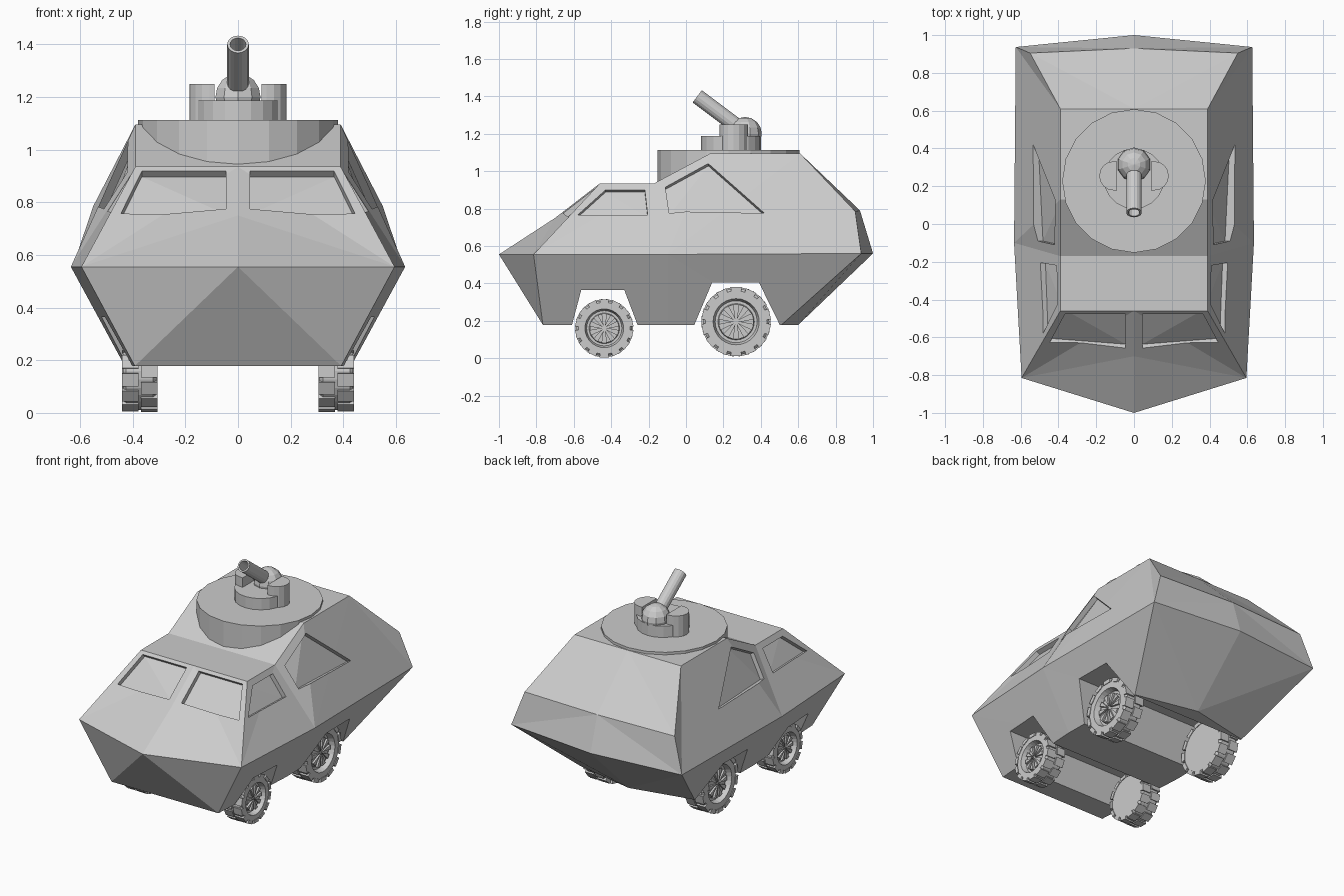
import bpy, bmesh
from math import sin, cos, pi
from mathutils import Vector, Matrix
from mathutils.bvhtree import BVHTree

if "Cube" in bpy.data.objects:
    bpy.data.objects.remove(bpy.data.objects["Cube"])


def finish(bm, name):
    bmesh.ops.recalc_face_normals(bm, faces=bm.faces[:])
    me = bpy.data.meshes.new(name)
    bm.to_mesh(me)
    bm.free()
    ob = bpy.data.objects.new(name, me)
    bpy.context.collection.objects.link(ob)
    return ob


def prism(bm, a, b):
    """Closed solid between two matching loops of points."""
    va, vb = [bm.verts.new(p) for p in a], [bm.verts.new(p) for p in b]
    n = len(a)
    faces = [bm.faces.new(va[::-1]), bm.faces.new(vb)]
    for i in range(n):
        j = (i + 1) % n
        faces.append(bm.faces.new((va[i], va[j], vb[j], vb[i])))
    return faces


def lathe(bm, profile, seg, mat=Matrix(), phase=0.0):
    """Spin (radius, height) pairs around local z; radius 0 closes with a cap."""
    rings = []
    for r, h in profile:
        rings.append([bm.verts.new(mat @ Vector((r * cos(2 * pi * i / seg + phase),
                      r * sin(2 * pi * i / seg + phase), h))) for i in range(seg)])
    for a, b in zip(rings, rings[1:]):
        for i in range(seg):
            j = (i + 1) % seg
            bm.faces.new((a[i], a[j], b[j], b[i]))
    bm.faces.new(rings[0][::-1])
    bm.faces.new(rings[-1])


# hull: half shell, mirrored over x = 0
P = dict(
    N0=(0, -1, .555), N1=(.595, -.815, .555), N2=(.635, -.1, .555),
    N3=(.626, .937, .56), N4=(0, 1, .56),
    M0=(0, -.7, .75), A0=(0, -.46, .935), A=(.39, -.46, .935),
    B0=(0, -.17, .935), B=(.39, -.17, .935), C0=(0, .13, 1.095), C=(.39, .13, 1.095),
    D0=(0, .61, 1.095), D=(.39, .61, 1.095), E0=(0, .93, .79), E=(.55, .905, .785),
    L0=(0, -.765, .178), L1=(.392, -.765, .178), L2=(.43, -.1, .178),
    L3=(.42, .51, .178), L4=(0, .6, .178), L5=(0, -.1, .178))
FACES = """A0 A N1|A0 N1 M0|M0 N1 N0|A0 A B B0|B0 B C C0|C0 C D D0|D0 D E|D0 E E0|E0 E N3|E0 N3 N4|
N1 N2 B|N1 B A|N2 C B|N2 D C|N2 N3 D|N3 E D|N0 N1 L1|N0 L1 L0|N1 N2 L2|N1 L2 L1|
N2 N3 L3|N2 L3 L2|N3 N4 L4|N3 L4 L3|L0 L1 L2 L5|L5 L2 L3 L4""".replace("\n", "").split("|")
bm = bmesh.new()
for s in (1, -1):
    vs = {k: bm.verts.new((p[0] * s, p[1], p[2])) for k, p in P.items()}
    for f in FACES:
        bm.faces.new([vs[k] for k in f.split()])
bmesh.ops.remove_doubles(bm, verts=bm.verts[:], dist=1e-4)
bmesh.ops.recalc_face_normals(bm, faces=bm.faces[:])
tree = BVHTree.FromBMesh(bm)
hull = finish(bm, "hull")

# cutters: window recesses projected onto the hull, and full-width wheel arches
side_windows = [[(-.58, .765), (-.43, .9), (-.22, .9), (-.205, .765)],
                [(-.11, .915), (.12, 1.04), (.42, .775), (-.09, .775)]]
windshield = [(.045, .918), (.365, .918), (.445, .757), (.045, .775)]
arches = [[(-.625, .12), (-.56, .365), (-.33, .365), (-.237, .12)],
          [(.02, .12), (.14, .405), (.39, .405), (.53, .12)]]
bm = bmesh.new()


def recess(hits, normal):
    for s in (1, -1):
        flip = Vector((s, 1, 1))
        prism(bm, [(h - normal * .03) * flip for h in hits],
              [(h + normal * .12) * flip for h in hits])


for win in side_windows:
    hits = [tree.ray_cast(Vector((3, y, z)), Vector((-1, 0, 0)))[0] for y, z in win]
    recess(hits, Vector((.9, 0, .42)))
hits = [tree.ray_cast(Vector((x, -3, z)), Vector((0, 1, 0)))[0] for x, z in windshield]
recess(hits, Vector((0, -.7, .71)))
for arch in arches:
    prism(bm, [(-1, y, z) for y, z in arch], [(1, y, z) for y, z in arch])
bmesh.ops.triangulate(bm, faces=bm.faces[:])
cutter = finish(bm, "hull_cutter")
cutter.hide_render = True
mod = hull.modifiers.new("openings", 'BOOLEAN')
mod.operation, mod.solver, mod.object = 'DIFFERENCE', 'EXACT', cutter
bpy.context.view_layer.objects.active = hull
bpy.ops.object.modifier_apply(modifier=mod.name)
bpy.data.objects.remove(cutter)


# wheels: tyre with recessed rim, staggered tread blocks and wedge spokes
def wheel(name, y, z, R, side):
    bm = bmesh.new()
    x0, x1, n = .31, .437, 14
    lathe(bm, [(.86 * R, x0), (.95 * R, x0 + .012), (.95 * R, x1 - .012), (.88 * R, x1),
               (.66 * R, x1), (.6 * R, x1 - .035), (.52 * R, x1 - .035),
               (.5 * R, x1 - .025)], 28)
    for row, (a, b) in enumerate(((x0 - .004, .368), (.378, x1 + .004))):
        for i in range(n):
            t, w = 2 * pi * (i + .5 * row) / n, .72 * pi / n
            loop = [(r * cos(t + d), r * sin(t + d)) for r, d in
                    ((.86 * R, -w), (R, -w), (R, w), (.86 * R, w))]
            prism(bm, [(p, q, a) for p, q in loop], [(p, q, b) for p, q in loop])
    for i in range(10):
        t = 2 * pi * i / 10
        loop = [(r * cos(t + d), r * sin(t + d)) for r, d in
                ((.07 * R, 0), (.5 * R, -.16), (.5 * R, .16))]
        prism(bm, [(p, q, x1 - .03) for p, q in loop], [(p, q, x1 - .012) for p, q in loop])
    # local z becomes world x
    for v in bm.verts:
        p, q, h = v.co
        v.co = (h * side, y + p, z + q)
    finish(bm, name)


for side, label in ((1, "right"), (-1, "left")):
    wheel("front_wheel_" + label, -.437, .16, .157, side)
    wheel("rear_wheel_" + label, .268, .195, .187, side)

# turret ring and gun base
for name, r, y, z0, z1, seg in (("turret_ring", .38, .228, .93, 1.112, 20),
                                ("gun_base", .16, .24, 1.10, 1.187, 20)):
    bm = bmesh.new()
    lathe(bm, [(r, z0), (r, z1)], seg, Matrix.Translation((0, y, 0)), pi / 2)
    finish(bm, name)

# rounded cheek blocks either side of the gun
for side, label in ((1, "right"), (-1, "left")):
    arc = [(.09, .178), (.09, .332)] + [
        (.108 + .076 * sin(t), .255 + .077 * cos(t)) for t in [pi * i / 8 for i in range(9)]]
    bm = bmesh.new()
    prism(bm, [(x * side, y, 1.10) for x, y in arc], [(x * side, y, 1.25) for x, y in arc])
    finish(bm, "gun_cheek_" + label)

# gun ball and hollow barrel
bm = bmesh.new()
bmesh.ops.create_uvsphere(bm, u_segments=10, v_segments=8, radius=.09,
                          matrix=Matrix.Translation((0, .315, 1.2)))
finish(bm, "gun_ball")
root, tip = Vector((0, .3, 1.22)), Vector((0, .06, 1.4))
axis = tip - root
L = axis.length
mat = Matrix.Translation(root) @ axis.to_track_quat('Z', 'Y').to_matrix().to_4x4()
bm = bmesh.new()
lathe(bm, [(.041, 0), (.041, L), (.03, L), (.03, L - .12)], 16, mat)
barrel = finish(bm, "gun_barrel")
